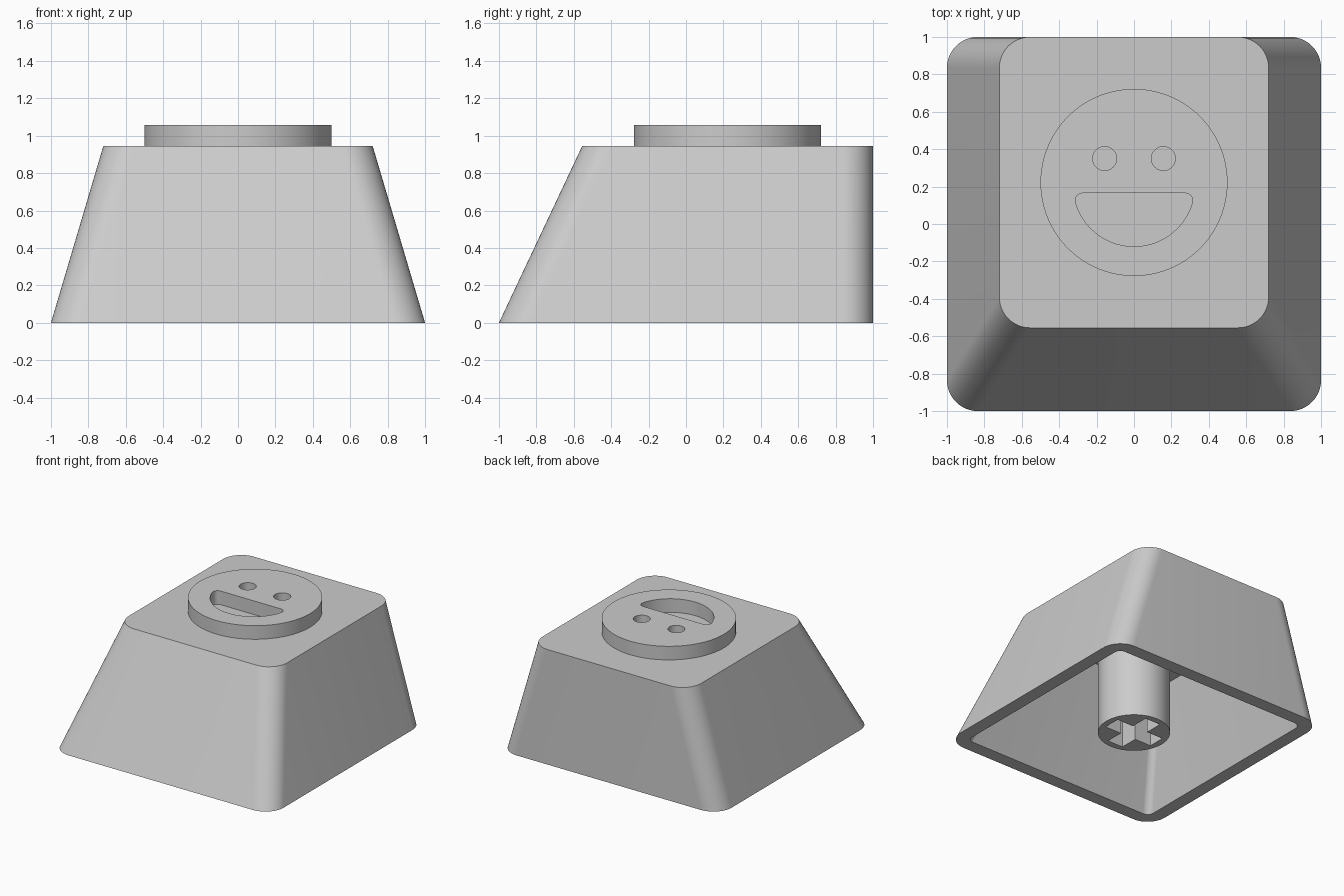
import bpy, bmesh, math

cube = bpy.data.objects.get("Cube")
if cube:
    bpy.data.objects.remove(cube, do_unlink=True)

grey = bpy.data.materials.new("light grey plastic")
grey.use_nodes = True
colour = (0.6, 0.6, 0.6, 1)
grey.diffuse_color = colour
grey.node_tree.nodes["Principled BSDF"].inputs["Base Color"].default_value = colour

TOP = 0.945     # height of the shell
WALL = 0.11     # wall thickness
RADIUS = 0.165  # outer corner radius


def finish(name, bm):
    """Turn a bmesh into a shaded object."""
    bmesh.ops.recalc_face_normals(bm, faces=bm.faces)
    mesh = bpy.data.meshes.new(name)
    bm.to_mesh(mesh)
    bm.free()
    mesh.materials.append(grey)
    obj = bpy.data.objects.new(name, mesh)
    bpy.context.collection.objects.link(obj)
    bpy.ops.object.select_all(action='DESELECT')
    obj.select_set(True)
    bpy.context.view_layer.objects.active = obj
    bpy.ops.object.shade_smooth_by_angle(angle=math.radians(30))
    return obj


def arc(cx, cy, r, start, end, steps):
    angles = [math.radians(start + (end - start) * i / steps) for i in range(steps + 1)]
    return [(cx + r * math.cos(a), cy + r * math.sin(a)) for a in angles]


def circle(cx, cy, r, steps):
    return arc(cx, cy, r, 0, 360, steps)[:-1]


def rounded_rect(x, y0, y1, r):
    corners = [(x - r, y1 - r), (r - x, y1 - r), (r - x, y0 + r), (x - r, y0 + r)]
    return [p for i, (cx, cy) in enumerate(corners)
            for p in arc(cx, cy, r, 90 * i, 90 * i + 90, 12)]


def plate(name, outlines, z0, z1):
    """Extrude a flat outline, with any further outlines as holes."""
    curve = bpy.data.curves.new(name, 'CURVE')
    curve.dimensions = '2D'
    curve.fill_mode = 'BOTH'
    curve.extrude = (z1 - z0) / 2
    for points in outlines:
        spline = curve.splines.new('POLY')
        spline.points.add(len(points) - 1)
        for point, (x, y) in zip(spline.points, points):
            point.co = (x, y, 0, 1)
        spline.use_cyclic_u = True
    helper = bpy.data.objects.new(name + " outline", curve)
    mesh = bpy.data.meshes.new_from_object(helper)
    bm = bmesh.new()
    bm.from_mesh(mesh)
    bpy.data.objects.remove(helper)
    bpy.data.curves.remove(curve)
    bpy.data.meshes.remove(mesh)
    bmesh.ops.remove_doubles(bm, verts=bm.verts, dist=1e-5)
    bmesh.ops.translate(bm, verts=bm.verts, vec=(0, 0, (z0 + z1) / 2))
    return finish(name, bm)


# Hollow shell: straight back, sloping front and sides
def shell_loop(bm, z, inset):
    t = z / TOP
    points = rounded_rect(1 - 0.28 * t - inset, -1 + 0.445 * t + inset,
                          1 - inset, RADIUS - inset)
    return [bm.verts.new((x, y, z)) for x, y in points]


bm = bmesh.new()
ceiling = TOP - WALL
loops = [shell_loop(bm, z, inset) for z, inset in
         ((TOP, 0), (0, 0), (0, WALL), (ceiling, WALL))]
for a, b in zip(loops, loops[1:]):
    for i in range(len(a)):
        j = (i + 1) % len(a)
        bm.faces.new((a[i], a[j], b[j], b[i]))
bm.faces.new(loops[0])
bm.faces.new(loops[-1])
finish("shell", bm)

# Raised smiling disc with eye and mouth openings
mouth = (arc(0, 0.205, 0.325, 196, 344, 40)
         + arc(0.2735, 0.125, 0.04, -12, 90, 8)
         + arc(-0.2735, 0.125, 0.04, 90, 192, 8))
eyes = [circle(side * 0.157, 0.35, 0.064, 32) for side in (-1, 1)]
plate("smiling_disc", [circle(0, 0.222, 0.5, 96), mouth] + eyes, TOP - 0.002, 1.057)

# Central stem with a cross-shaped socket
L, W, SOCKET = 0.22, 0.07, 0.45
quarter = [(L, -W), (L, W), (W, W)]
cross = []
for _ in range(4):
    cross += quarter
    quarter = [(-y, x) for x, y in quarter]
rim = circle(0, 0, 0.272, 64)
plate("stem_socket", [rim, cross], 0, SOCKET)
plate("stem_root", [rim], SOCKET, ceiling + 0.01)
